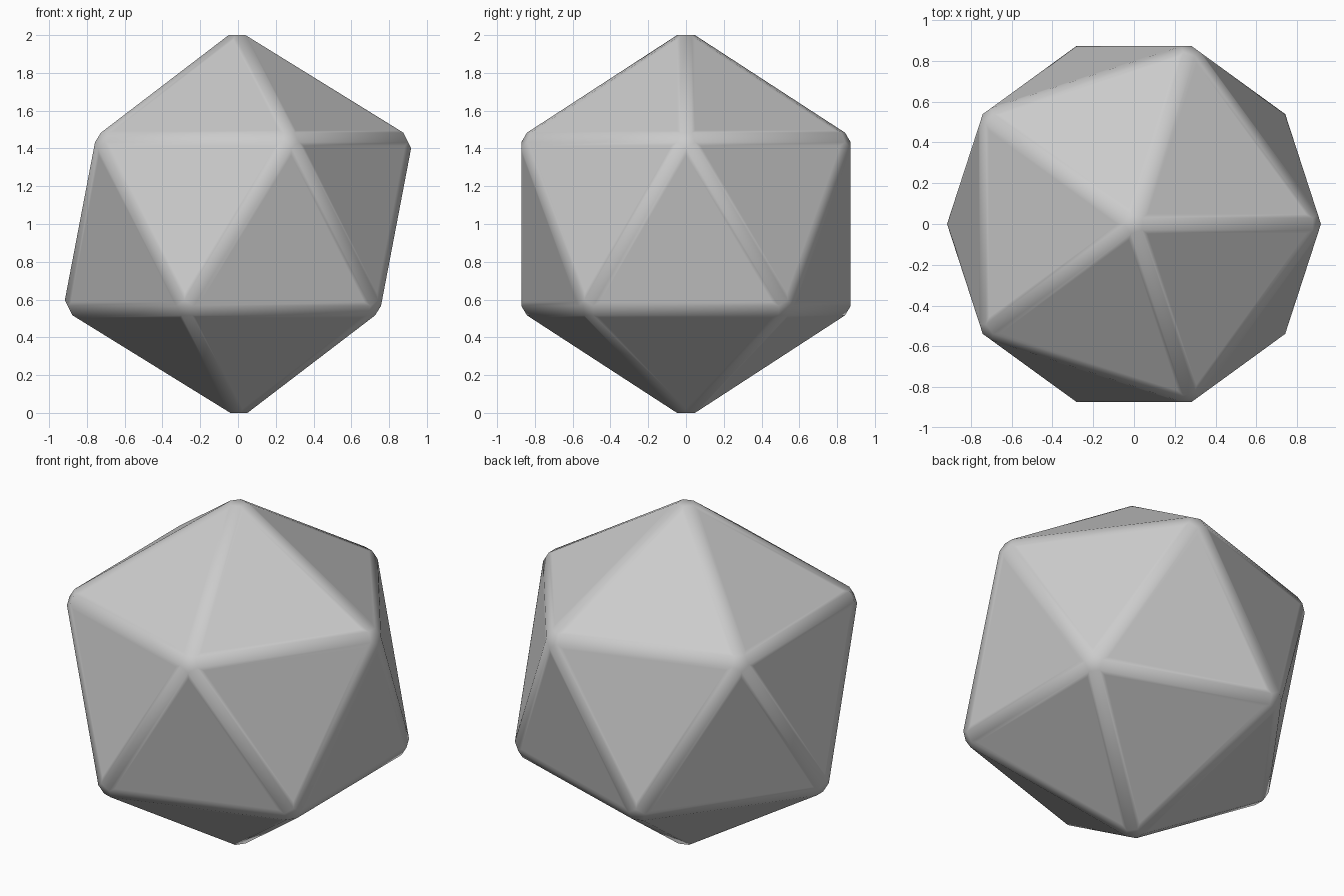
import bpy
import bmesh
from math import cos, sin, sqrt, tau

cube = bpy.data.objects.get("Cube")
if cube:
    bpy.data.objects.remove(cube, do_unlink=True)

RADIUS = 1.038      # sharp corner radius before the chamfer
CHAMFER = 0.0315    # chamfer offset along each face
BORDER = 0.02       # supporting border that keeps the faces flat

# Plain grey material
grey = bpy.data.materials.new("plain_grey")
grey.use_nodes = True
colour = (0.6, 0.6, 0.6, 1)
grey.diffuse_color = colour
grey.node_tree.nodes["Principled BSDF"].inputs["Base Color"].default_value = colour

# Twenty-sided solid: two poles and two opposed rings of five corners
bm = bmesh.new()
points = []
for side in (1, -1):
    points.append((0, 0, side * RADIUS))
    for i in range(5):
        a = tau * i / 5
        ring = side * 2 * RADIUS / sqrt(5)
        points.append((ring * cos(a), ring * sin(a), side * RADIUS / sqrt(5)))
for p in points:
    bm.verts.new(p)
bmesh.ops.convex_hull(bm, input=bm.verts[:])

# Chamfer every edge and corner
bmesh.ops.bevel(bm, geom=bm.edges[:], offset=CHAMFER, offset_type='OFFSET',
                segments=1, affect='EDGES', clamp_overlap=True)

# Narrow border inside each large triangle
large = [f for f in bm.faces if len(f.verts) == 3]
bmesh.ops.inset_individual(bm, faces=large, thickness=BORDER, use_even_offset=True)

# Stand the solid on the ground
bmesh.ops.recalc_face_normals(bm, faces=bm.faces[:])
lowest = min(v.co.z for v in bm.verts)
bmesh.ops.translate(bm, verts=bm.verts[:], vec=(0, 0, -lowest))
for f in bm.faces:
    f.smooth = True

mesh = bpy.data.meshes.new("twenty_sided_solid")
bm.to_mesh(mesh)
bm.free()
mesh.materials.append(grey)
solid = bpy.data.objects.new("twenty_sided_solid", mesh)
bpy.context.collection.objects.link(solid)
